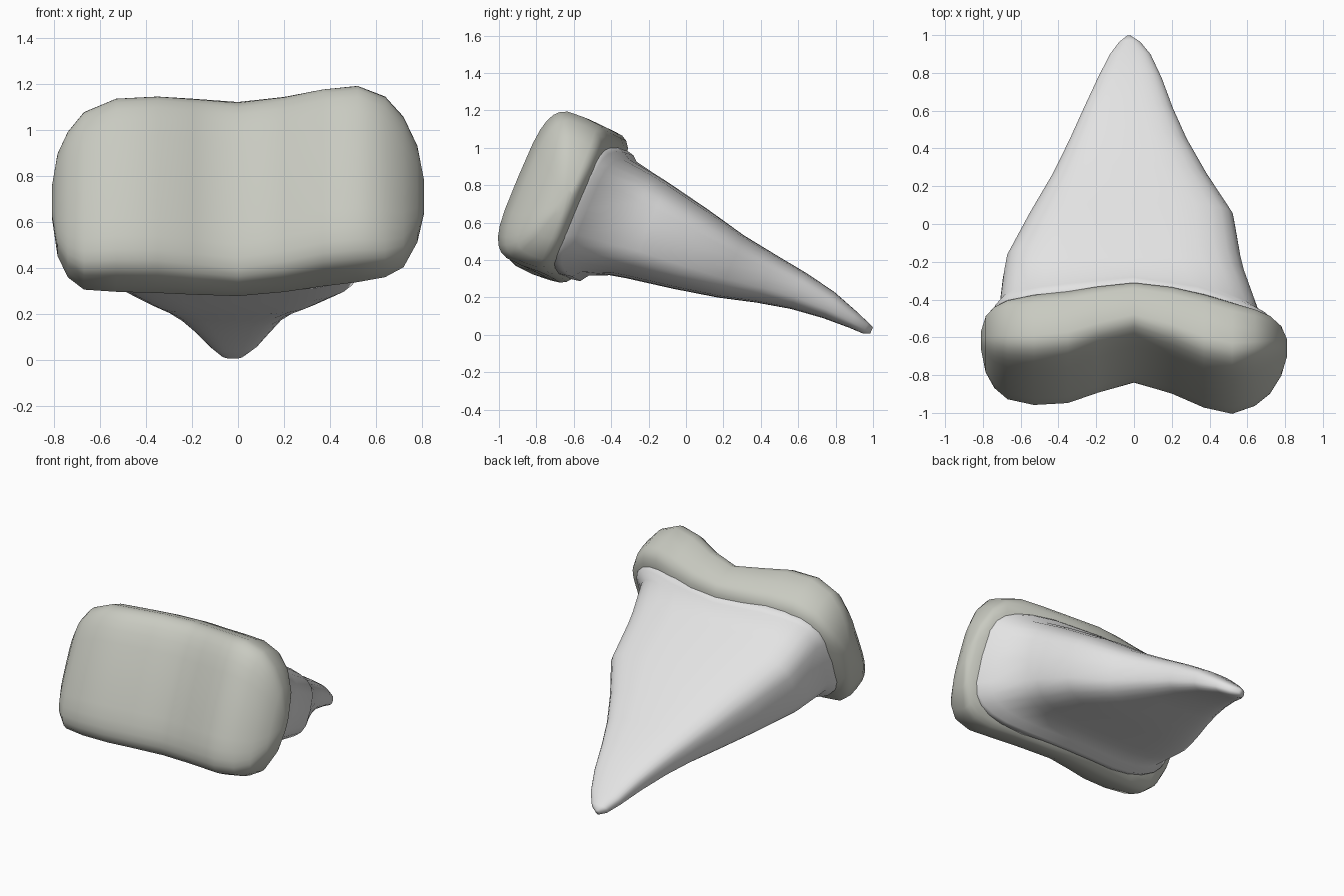
import bpy, bmesh, math

if "Cube" in bpy.data.objects:
    bpy.data.objects.remove(bpy.data.objects["Cube"])

TILT_C, TILT_S = 0.9215, 0.3885   # the whole tooth leans tip-down about x


def place(x, v, u):
    """Tooth frame (width x, length v, thickness u) to world."""
    return (x, TILT_C * v + TILT_S * u, TILT_C * u - TILT_S * v)


def ring(lo_a, hi_a, lo_b, hi_b, power, count=28):
    """Rounded-rectangle cross-section between two ranges."""
    pts = []
    for i in range(count):
        t = 2 * math.pi * i / count
        c, s = math.cos(t), math.sin(t)
        a = math.copysign(abs(c) ** (2 / power), c)
        b = math.copysign(abs(s) ** (2 / power), s)
        pts.append(((lo_a + hi_a) / 2 + a * (hi_a - lo_a) / 2,
                    (lo_b + hi_b) / 2 + b * (hi_b - lo_b) / 2))
    return pts


def loft(name, rings, material):
    bm = bmesh.new()
    loops = [[bm.verts.new(p) for p in r] for r in rings]
    for a, b in zip(loops, loops[1:]):
        for i in range(len(a)):
            j = (i + 1) % len(a)
            bm.faces.new((a[i], a[j], b[j], b[i]))
    bm.faces.new(loops[0][::-1])
    bm.faces.new(loops[-1])
    bmesh.ops.recalc_face_normals(bm, faces=bm.faces)
    mesh = bpy.data.meshes.new(name)
    bm.to_mesh(mesh)
    bm.free()
    obj = bpy.data.objects.new(name, mesh)
    bpy.context.collection.objects.link(obj)
    mesh.materials.append(material)
    mesh.shade_smooth()
    return obj


def colour(name, rgb):
    m = bpy.data.materials.new(name)
    m.diffuse_color = (*rgb, 1)
    m.use_nodes = True
    m.node_tree.nodes["Principled BSDF"].inputs["Base Color"].default_value = m.diffuse_color
    return m


bone = colour("warm grey bone", (0.58, 0.59, 0.53))
enamel = colour("pale enamel", (0.77, 0.77, 0.77))

# Two-lobed root, swept across the width: x, front, back, bottom, top
root_sections = [
    (-0.81, -0.87, -0.80, 0.33, 0.46),
    (-0.785, -0.95, -0.75, 0.15, 0.60),
    (-0.74, -1.01, -0.72, 0.05, 0.69),
    (-0.67, -1.06, -0.705, -0.01, 0.77),
    (-0.53, -1.095, -0.69, -0.02, 0.825),
    (-0.35, -1.085, -0.675, -0.02, 0.84),
    (-0.19, -1.025, -0.655, -0.015, 0.85),
    (0.00, -0.965, -0.64, -0.01, 0.855),
    (0.20, -1.035, -0.66, -0.005, 0.855),
    (0.37, -1.12, -0.70, 0.0, 0.86),
    (0.52, -1.155, -0.75, 0.0, 0.86),
    (0.64, -1.11, -0.78, 0.02, 0.82),
    (0.72, -1.05, -0.795, 0.07, 0.74),
    (0.78, -0.98, -0.82, 0.19, 0.62),
    (0.81, -0.91, -0.85, 0.33, 0.47),
]
loft("root", [[place(x, v, u) for v, u in ring(f, k, b, t, 3.8)]
              for x, f, k, b, t in root_sections], bone)


def root_back(x):
    """Length position of the back of the root at width x."""
    for a, b in zip(root_sections, root_sections[1:]):
        if x <= b[0]:
            return a[2] + (b[2] - a[2]) * (x - a[0]) / (b[0] - a[0])
    return root_sections[-1][2]


# Flared collar hugging the back of the root: offset, left, right, bottom, top
collar_sections = [
    (-0.07, -0.75, 0.745, 0.03, 0.795),
    (0.008, -0.745, 0.735, 0.045, 0.775),
    (0.04, -0.715, 0.67, 0.09, 0.75),
]
# Tapering crown, swept towards the tip: v, left, right, bottom, top, roundness
crown_sections = [
    (-0.50, -0.695, 0.59, 0.135, 0.73, 3.7),
    (-0.41, -0.68, 0.57, 0.155, 0.715, 3.6),
    (-0.16, -0.56, 0.53, 0.20, 0.665, 3.5),
    (0.08, -0.435, 0.39, 0.25, 0.61, 3.3),
    (0.28, -0.345, 0.285, 0.305, 0.58, 3.1),
    (0.46, -0.27, 0.21, 0.345, 0.555, 3.0),
    (0.64, -0.195, 0.15, 0.367, 0.52, 2.9),
    (0.79, -0.13, 0.09, 0.374, 0.47, 2.7),
    (0.87, -0.08, 0.035, 0.374, 0.44, 2.5),
    (0.905, -0.04, -0.015, 0.39, 0.425, 2.3),
]
rings = [[place(x, root_back(x) + d, u) for x, u in ring(l, r, b, t, 3.9)]
         for d, l, r, b, t in collar_sections]
rings += [[place(x, v, u) for x, u in ring(l, r, b, t, p)]
          for v, l, r, b, t, p in crown_sections]
loft("crown", rings, enamel)
